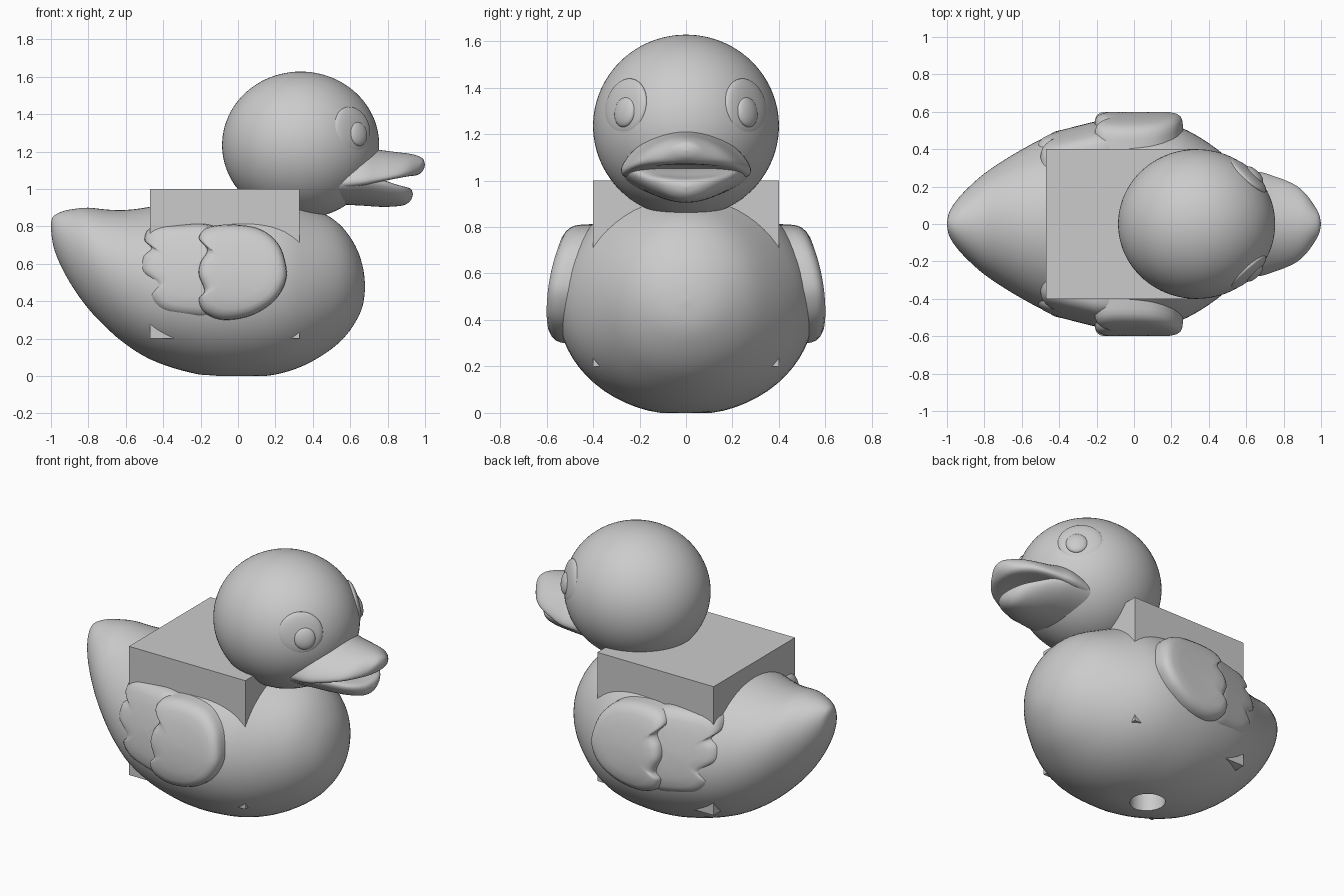
import bpy, bmesh, math
from mathutils import Vector, Matrix

if "Cube" in bpy.data.objects:
    bpy.data.objects.remove(bpy.data.objects["Cube"])


def spline(keys, steps, closed=False):
    """Catmull-Rom curve through tuples of any length."""
    n = len(keys)
    if closed:
        get = lambda i: Vector(keys[i % n])
    else:
        get = lambda i: Vector(keys[min(max(i, 0), n - 1)])
    out = []
    for i in range(n if closed else n - 1):
        a, b, c, d = (get(i + k) for k in (-1, 0, 1, 2))
        for s in range(steps):
            t = s / steps
            out.append(0.5 * (2 * b + (c - a) * t + (2 * a - 5 * b + 4 * c - d) * t**2
                              + (3 * b - a - 3 * c + d) * t**3))
    return out if closed else out + [get(n - 1)]


def finish(name, bm, angle=40):
    bmesh.ops.recalc_face_normals(bm, faces=bm.faces)
    me = bpy.data.meshes.new(name)
    bm.to_mesh(me)
    bm.free()
    ob = bpy.data.objects.new(name, me)
    bpy.context.collection.objects.link(ob)
    if angle:
        smooth(ob, angle)
    return ob


def smooth(ob, angle=40):
    bpy.ops.object.select_all(action='DESELECT')
    ob.select_set(True)
    bpy.context.view_layer.objects.active = ob
    bpy.ops.object.shade_smooth_by_angle(angle=math.radians(angle))


def skin(bm, rings):
    """Bridge consecutive closed rings of vertices."""
    n = len(rings[0])
    for a, b in zip(rings, rings[1:]):
        for i in range(n):
            j = (i + 1) % n
            bm.faces.new((a[i], a[j], b[j], b[i]))


def loft(name, keys, seg=64, steps=4, angle=40):
    """Loft along x; keys are (x, bottom z, top z, half width, lift of the sides)."""
    bm = bmesh.new()
    rings = []
    for x, zb, zt, w, lift in spline(keys, steps):
        ring = []
        for i in range(seg):
            a = math.tau * i / seg
            z = (zb + zt) / 2 + (zt - zb) / 2 * math.sin(a) + lift * math.cos(a)**2
            ring.append(bm.verts.new((x, w * math.cos(a), max(z, 0))))
        rings.append(ring)
    skin(bm, rings)
    bmesh.ops.remove_doubles(bm, verts=bm.verts, dist=1e-5)
    return finish(name, bm, angle)


def ellipsoid(name, centre, radii, rot=Matrix(), seg=64):
    bm = bmesh.new()
    m = Matrix.Translation(centre) @ rot @ Matrix.Diagonal((*radii, 1))
    bmesh.ops.create_uvsphere(bm, u_segments=seg, v_segments=seg // 2, radius=1, matrix=m)
    return finish(name, bm)


def wing_layer(name, outline, centre, side, drop, slope):
    """Puffy pad with a scalloped outline in x,z, bulging along y."""
    def outer(x, z):
        d = z - 0.43
        return 0.6 - (0.62 if d > 0 else 1.5) * d * d - drop + slope * min(0, x + 0.2)
    bm = bmesh.new()
    pts = spline(outline, 6, closed=True)
    c = Vector(centre)
    rings = []
    for f, depth in ((1, 0.16), (1, 0.06), (0.985, 0.035), (0.95, 0.018), (0.88, 0.006),
                     (0.78, 0), (0.55, 0), (0.3, 0), (0.05, 0)):
        ring = []
        for p in pts:
            q = c + (p - c) * f
            ring.append(bm.verts.new((q.x, side * (outer(q.x, q.y) - depth), q.y)))
        rings.append(ring)
    skin(bm, rings)
    bm.faces.new(rings[-1])
    bm.faces.new(rings[0])
    return finish(name, bm, 50)


# Body with raised tail
body = loft("body", [
    (-1, .79, .81, 0, 0), (-.995, .74, .84, .04, 0), (-.98, .67, .86, .08, 0),
    (-.94, .575, .88, .137, 0), (-.88, .47, .893, .2, 0), (-.8, .36, .9, .27, 0),
    (-.7, .255, .89, .338, -.01), (-.6, .17, .888, .398, -.015), (-.47, .09, .905, .465, -.018),
    (-.3, .03, .945, .52, -.018), (-.1, -.008, .97, .55, -.018), (.1, -.005, .975, .55, -.018),
    (.25, .02, .955, .515, -.018), (.38, .07, .905, .445, -.018), (.5, .145, .845, .355, -.01),
    (.58, .22, .77, .275, 0), (.64, .31, .67, .18, 0), (.67, .39, .57, .09, 0),
    (.68, .48, .48, 0, 0)], angle=0)

# Round hole in the underside
bm = bmesh.new()
bmesh.ops.create_cone(bm, cap_ends=True, segments=48, radius1=.1, radius2=.1, depth=.4,
                      matrix=Matrix.Translation((-.1, 0, 0)))
cutter = finish("hole_cutter", bm, 0)
cutter.hide_render = True
mod = body.modifiers.new("hole", 'BOOLEAN')
mod.operation = 'DIFFERENCE'
mod.object = cutter
bpy.context.view_layer.objects.active = body
bpy.ops.object.modifier_apply(modifier=mod.name)
bpy.data.objects.remove(cutter)
smooth(body)

# Block set through the body
bm = bmesh.new()
bmesh.ops.create_cube(bm, size=.8, matrix=Matrix.Translation((-.07, 0, .6)))
finish("block", bm, 0)

# Head
ellipsoid("head", (.335, 0, 1.235), (.42, .4, .393), seg=96)

# Beak
loft("upper_beak", [
    (.48, 1.0, 1.2, .26, -.07), (.65, 1.03, 1.225, .28, -.085), (.75, 1.06, 1.21, .255, -.08),
    (.85, 1.07, 1.197, .215, -.06), (.91, 1.07, 1.19, .17, -.04), (.96, 1.075, 1.178, .105, -.02),
    (.99, 1.1, 1.16, .05, 0), (1, 1.13, 1.13, 0, 0)])
loft("lower_beak", [
    (.48, .92, 1.06, .27, .03), (.65, .912, 1.06, .265, .055), (.76, .905, 1.045, .225, .055),
    (.84, .907, 1.02, .175, .045), (.895, .917, 1.01, .12, .03), (.925, .942, 1.0, .06, .01),
    (.935, .972, .972, 0, 0)])

# Eyes and wings, mirrored across y
front_layer = [(.26, .57), (.22, .7), (.12, .785), (-.03, .81), (-.16, .795), (-.21, .74),
               (-.165, .675), (-.2, .61), (-.21, .54), (-.18, .455), (-.21, .41), (-.18, .34),
               (-.08, .3), (.06, .32), (.18, .39), (.245, .48)]
back_layer = [(0, .56), (-.05, .75), (-.16, .81), (-.32, .81), (-.46, .8), (-.5, .73),
              (-.465, .685), (-.51, .64), (-.515, .56), (-.44, .485), (-.47, .42),
              (-.4, .345), (-.25, .315), (-.1, .32), (-.02, .42)]
for side, word in ((1, "left"), (-1, "right")):
    normal = Vector((.66, .73 * side, .17)).normalized()
    rot = normal.to_track_quat('Z', 'Y').to_matrix().to_4x4()
    spot = Vector((.61, .259 * side, 1.317))
    ellipsoid(word + "_eye", spot - normal * .002, (.128, .124, .032), rot)
    pupil = Vector((.63, .25 * side, 1.292)) + normal * .017
    ellipsoid(word + "_pupil", pupil, (.062, .066, .026), rot, 32)
    wing_layer(word + "_wing_front", front_layer, (.02, .56), side, 0, 0)
    wing_layer(word + "_wing_back", back_layer, (-.26, .57), side, .05, .25)
